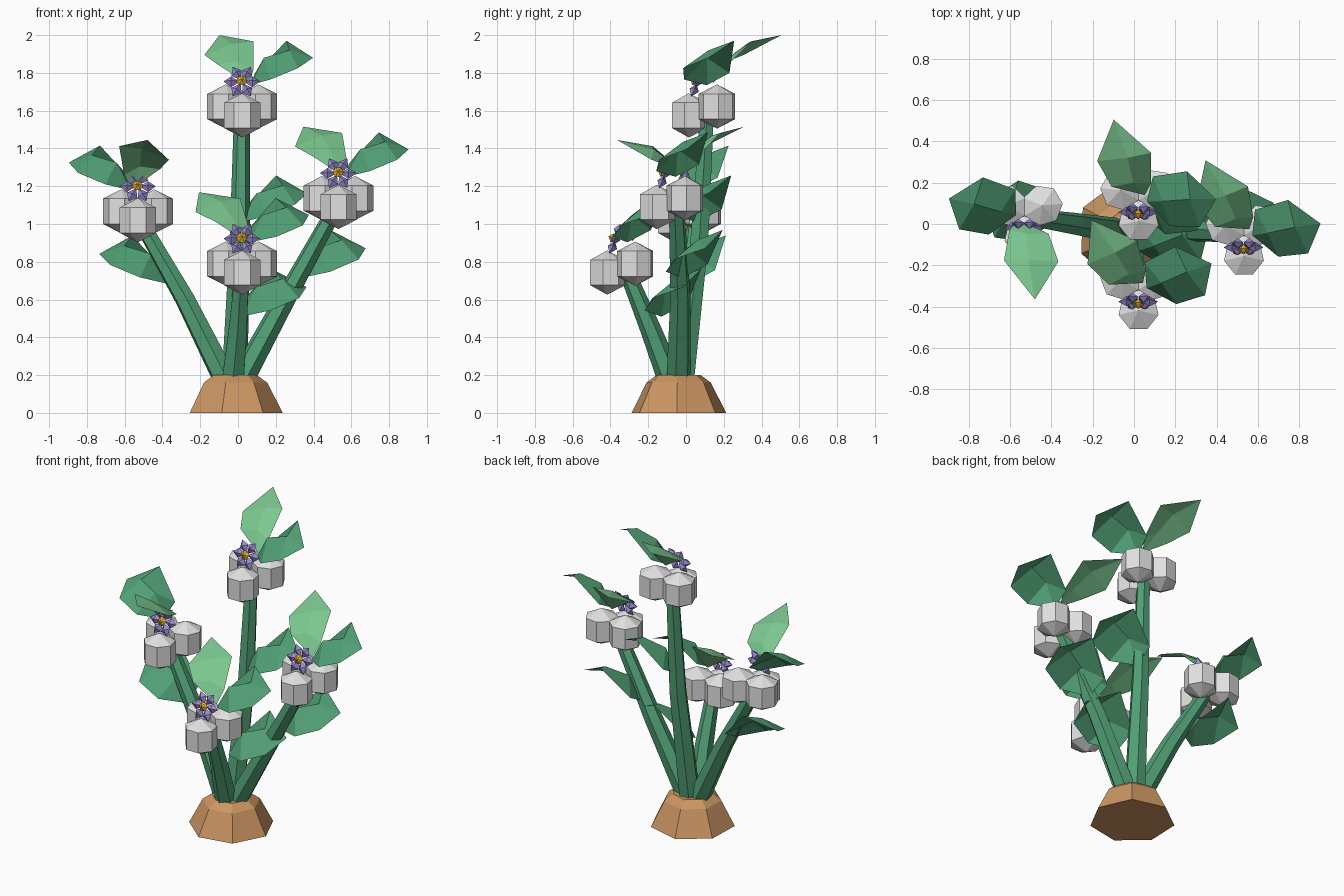
import bpy, bmesh
from math import radians, sin, cos, tau
from mathutils import Vector, Matrix

cube = bpy.data.objects.get("Cube")
if cube:
    bpy.data.objects.remove(cube, do_unlink=True)


def material(name, rgb):
    m = bpy.data.materials.new(name)
    m.use_nodes = True
    m.diffuse_color = (*rgb, 1)
    m.node_tree.nodes["Principled BSDF"].inputs["Base Color"].default_value = (*rgb, 1)
    return m


GREEN = material("stem green", (.082, .35, .18))
LIGHT = material("light leaf green", (.2, .58, .28))
WHITE = material("berry white", (.75, .75, .75))
CLAY = material("clay brown", (.6, .305, .125))
PURPLE = material("petal purple", (.32, .26, .66))
YELLOW = material("flower yellow", (.75, .42, .03))


def make(name, bm, mat, fix_normals=True):
    if fix_normals:
        bmesh.ops.recalc_face_normals(bm, faces=bm.faces)
    mesh = bpy.data.meshes.new(name)
    bm.to_mesh(mesh)
    bm.free()
    mesh.materials.append(mat)
    obj = bpy.data.objects.new(name, mesh)
    bpy.context.collection.objects.link(obj)
    return obj


def skin(bm, rings):
    """Bridge rings of points; single points close to a tip."""
    rows = [[bm.verts.new(p) for p in r] for r in rings]
    for a, b in zip(rows, rows[1:]):
        n = max(len(a), len(b))
        for i in range(n):
            j = (i + 1) % n
            if len(a) == 1:
                bm.faces.new((a[0], b[j], b[i]))
            elif len(b) == 1:
                bm.faces.new((a[i], a[j], b[0]))
            else:
                bm.faces.new((a[i], a[j], b[j], b[i]))
    for row in (rows[0], rows[-1]):
        if len(row) > 1:
            bm.faces.new(row)


def ring(n, r, z, start):
    return [Vector((r * cos(start + tau * i / n), r * sin(start + tau * i / n), z))
            for i in range(n)]


# Clay mound
bm = bmesh.new()
skin(bm, [ring(7, r, z, radians(-2)) for r, z in ((.257, 0), (.175, .16), (.12, .2))])
make("base_mound", bm, CLAY).location = (-.02, -.04, 0)


# Tapered stems
def stem(name, points):
    bm = bmesh.new()
    pts = [Vector(p) for p in points]
    turn = (pts[-1] - pts[0]).to_track_quat('Z', 'Y')
    skin(bm, [[p + turn @ v for v in ring(6, r, 0, .3)]
              for p, r in zip(pts, (.068, .055, .042))])
    make(name, bm, GREEN)


stem("back_stem", [(-.02, -.02, .14), (.01, .07, .9), (.02, .11, 1.56)])
stem("front_stem", [(-.03, -.07, .14), (0, -.19, .45), (.02, -.31, .74)])
stem("left_stem", [(.0, -.04, .14), (.26, -.03, .62), (.52, -.05, 1.09)])
stem("right_stem", [(-.05, -.04, .14), (-.28, 0, .6), (-.52, .035, 1.02)])

# Folded leaves: base, two cross-sections of (edge, rib, edge), tip
SIDE_LEAF = [(0, 0, 0),
             (.03, .12, .065), (.075, 0, .145), (.11, -.12, .03),
             (.195, .145, .235), (.21, .01, .185), (.255, -.125, .09),
             (.335, .01, .145)]
TALL_LEAF = [(0, 0, 0),
             (-.16, .04, .105), (-.055, .06, .12), (.03, .055, .075),
             (-.23, .165, .155), (-.085, .18, .213), (.03, .205, .227),
             (-.15, .365, .26)]
LEAF_FACES = ((0, 2, 1), (0, 3, 2), (1, 2, 5, 4), (2, 3, 6, 5), (4, 5, 7), (5, 6, 7))


def leaf(name, shape, mat, at, yaw=0, mirror=1, offset=(0, 0, 0), scale=1):
    bm = bmesh.new()
    turn = Matrix.Rotation(radians(yaw), 3, 'Z')
    vs = []
    for p in shape:
        q = turn @ (Vector(p) * scale + Vector(offset))
        vs.append(bm.verts.new(Vector((q.x * mirror, q.y, q.z)) + Vector(at)))
    for f in LEAF_FACES:
        bm.faces.new([vs[i] for i in f])
    bm.normal_update()
    for f in bm.faces:
        if f.normal.z < 0:
            f.normal_flip()
    make(name, bm, mat, fix_normals=False)


# Berries: heptagonal drums with low cone caps, three to a bunch
def berry(name, centre, yaw):
    bm = bmesh.new()
    skin(bm, [[Vector((0, 0, -.117))], ring(7, .099, -.067, yaw),
              ring(7, .099, .067, yaw), [Vector((0, 0, .117))]])
    make(name, bm, WHITE).location = centre


# Flower: six gem-like petals around a faceted heart, facing forward
def flower(name, centre):
    tilt = Matrix.Translation(centre) @ Matrix.Rotation(radians(70), 4, 'X')
    bm = bmesh.new()
    for i in range(6):
        part = bmesh.new()
        loop = [Vector((.056, y, z)) for y, z in ((-.031, 0), (0, -.026), (.031, 0), (0, .026))]
        skin(part, [[Vector((.012, 0, 0))], loop, [Vector((.096, 0, .004))]])
        part.transform(Matrix.Rotation(tau * i / 6, 4, 'Z'))
        tmp = bpy.data.meshes.new("petal")
        part.to_mesh(tmp)
        part.free()
        bm.from_mesh(tmp)
        bpy.data.meshes.remove(tmp)
    make(name + "_petals", bm, PURPLE).matrix_world = tilt
    bm = bmesh.new()
    skin(bm, [[Vector((0, 0, -.015))], ring(6, .03, .018, 0), [Vector((0, 0, .04))]])
    make(name + "_heart", bm, YELLOW).matrix_world = tilt


# Bunches at the stem ends: centre, tall leaf yaw, side leaf yaw, side mirror
BUNCHES = {"back": ((.022, .115, 1.575), 0, 0, 1),
           "front": ((.022, -.318, .743), 17, 19, 1),
           "left": ((.532, -.055, 1.09), 10, 8, 1),
           "right": ((-.53, .04, 1.02), 170, 12, -1)}
for name, (c, tall, side, mirror) in BUNCHES.items():
    c = Vector(c)
    for i in range(3):
        a = radians(-90 + 120 * i)
        lift = .047 if i else 0
        berry(f"{name}_berry_{i + 1}", c + Vector((.1 * cos(a), .1 * sin(a), lift)), a + tau / 2)
    flower(name + "_flower", c + Vector((-.002, -.055, .178)))
    leaf(name + "_tall_leaf", TALL_LEAF, LIGHT, c, tall, 1, (.03, .025, .165))
    leaf(name + "_side_leaf", SIDE_LEAF, GREEN, c, side, mirror, (.04, -.005, .16))

# Larger leaves part way up each stem
leaf("back_stem_leaf", SIDE_LEAF, GREEN, (.02, .06, 1.01), 8, scale=1.05)
leaf("front_stem_leaf", SIDE_LEAF, GREEN, (.02, -.13, .51), 17, scale=1.08)
leaf("left_stem_leaf", SIDE_LEAF, GREEN, (.335, -.02, .715), 18, scale=1.08)
leaf("right_stem_leaf", SIDE_LEAF, GREEN, (-.38, .02, .685), 10, -1, scale=1.08)
